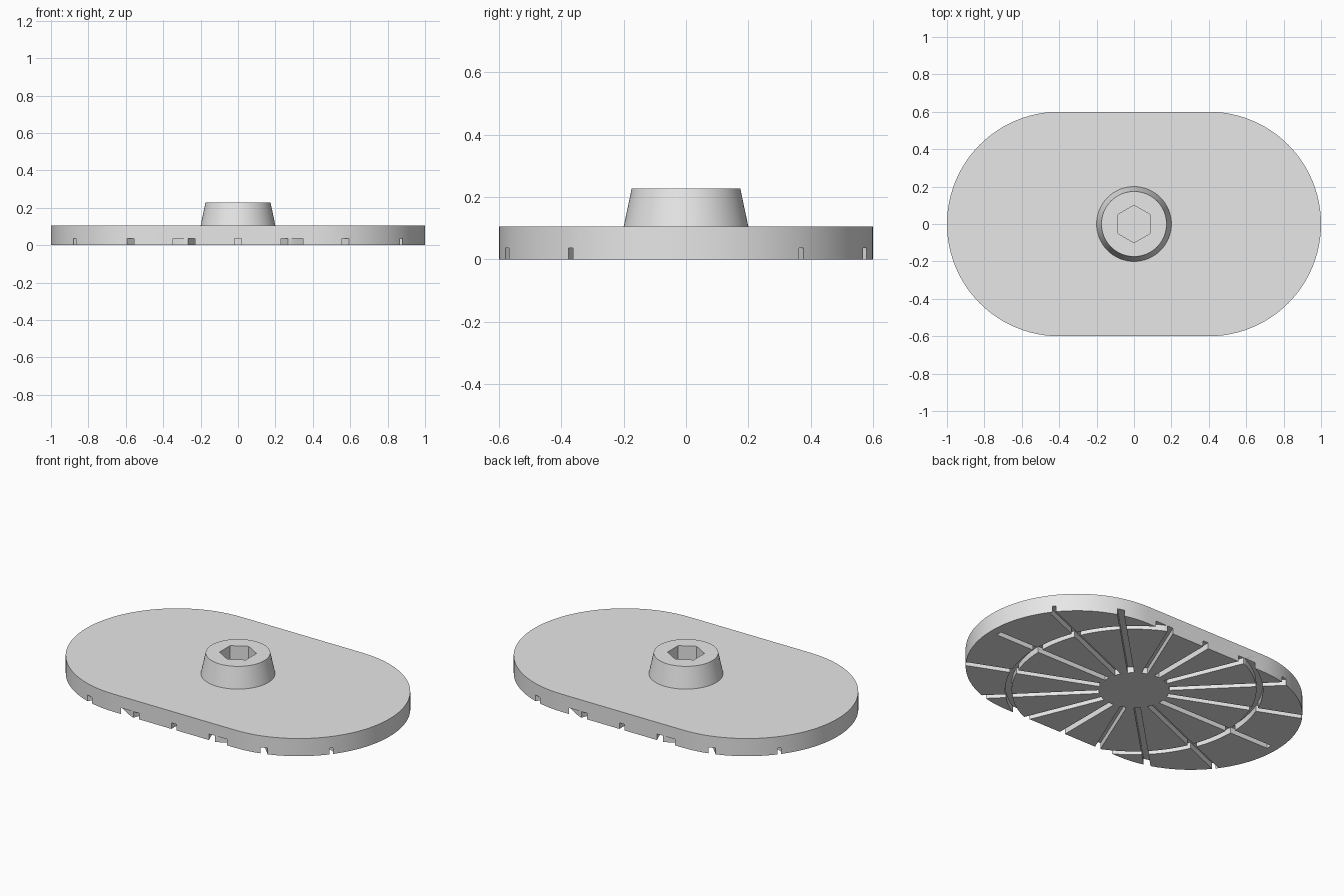
import bpy, bmesh
from math import cos, sin, pi, radians
from mathutils import Matrix

default = bpy.data.objects.get("Cube")
if default:
    bpy.data.objects.remove(default, do_unlink=True)

grey = bpy.data.materials.new("plain grey")
grey.use_nodes = True
colour = (0.8, 0.8, 0.8, 1)
grey.diffuse_color = colour
grey.node_tree.nodes["Principled BSDF"].inputs["Base Color"].default_value = colour

PLATE_TOP, BOSS_TOP = 0.105, 0.228
GROOVE_W, GROOVE_D = 0.035, 0.036


def finish(bm, name):
    bmesh.ops.recalc_face_normals(bm, faces=bm.faces)
    mesh = bpy.data.meshes.new(name)
    bm.to_mesh(mesh)
    bm.free()
    obj = bpy.data.objects.new(name, mesh)
    bpy.context.collection.objects.link(obj)
    mesh.materials.append(grey)
    return obj


def prism(name, outline, z0, z1, taper=1.0):
    """Extrude an outline upward, optionally scaling its top."""
    bm = bmesh.new()
    low = [bm.verts.new((x, y, z0)) for x, y in outline]
    high = [bm.verts.new((x * taper, y * taper, z1)) for x, y in outline]
    bm.faces.new(low)
    bm.faces.new(high)
    for i in range(len(low)):
        j = (i + 1) % len(low)
        bm.faces.new((low[i], low[j], high[j], high[i]))
    return finish(bm, name)


def circle(radius, count, start=0.0):
    return [(radius * cos(start + 2 * pi * i / count),
             radius * sin(start + 2 * pi * i / count)) for i in range(count)]


def cut(target, cutter):
    mod = target.modifiers.new("cut", 'BOOLEAN')
    mod.operation, mod.solver, mod.object = 'DIFFERENCE', 'EXACT', cutter
    bpy.ops.object.select_all(action='DESELECT')
    bpy.context.view_layer.objects.active = target
    target.select_set(True)
    bpy.ops.object.modifier_apply(modifier=mod.name)
    bpy.data.objects.remove(cutter, do_unlink=True)


def smooth(obj):
    bpy.ops.object.select_all(action='DESELECT')
    bpy.context.view_layer.objects.active = obj
    obj.select_set(True)
    bpy.ops.object.shade_smooth_by_angle(angle=radians(25))


# Base plate: a slab with two half-round ends
steps = 48
outline = []
for side, start in ((1, -pi / 2), (-1, pi / 2)):
    for i in range(steps + 1):
        a = start + pi * i / steps
        outline.append((side * 0.4 + 0.6 * cos(a), 0.6 * sin(a)))
plate = prism("base_plate", outline, 0, PLATE_TOP)

# Ring groove underneath
bm = bmesh.new()
profile = [bm.verts.new((r, 0, z)) for r, z in
           ((0.659, -0.05), (0.694, -0.05), (0.694, GROOVE_D), (0.659, GROOVE_D))]
edges = [bm.edges.new((profile[i], profile[(i + 1) % 4])) for i in range(4)]
bmesh.ops.spin(bm, geom=profile + edges, cent=(0, 0, 0), axis=(0, 0, 1),
               angle=2 * pi, steps=96)
bmesh.ops.remove_doubles(bm, verts=bm.verts, dist=0.0001)
cut(plate, finish(bm, "ring_cutter"))

# Sixteen radial grooves underneath
bm = bmesh.new()
inner, outer = 0.19, 0.95
for i in range(16):
    place = (Matrix.Rotation(2 * pi * i / 16, 4, 'Z')
             @ Matrix.Translation(((inner + outer) / 2, 0, GROOVE_D / 2 - 0.03))
             @ Matrix.Diagonal((outer - inner, GROOVE_W, GROOVE_D + 0.06, 1)))
    bmesh.ops.create_cube(bm, size=1, matrix=place)
cut(plate, finish(bm, "spoke_cutter"))
smooth(plate)

# Tapered boss with a hexagonal socket
boss = prism("tapered_boss", circle(0.2, 72), PLATE_TOP, BOSS_TOP, taper=0.87)
cut(boss, prism("socket_cutter", circle(0.1, 6, pi / 2), PLATE_TOP + 0.004, BOSS_TOP + 0.1))
smooth(boss)
